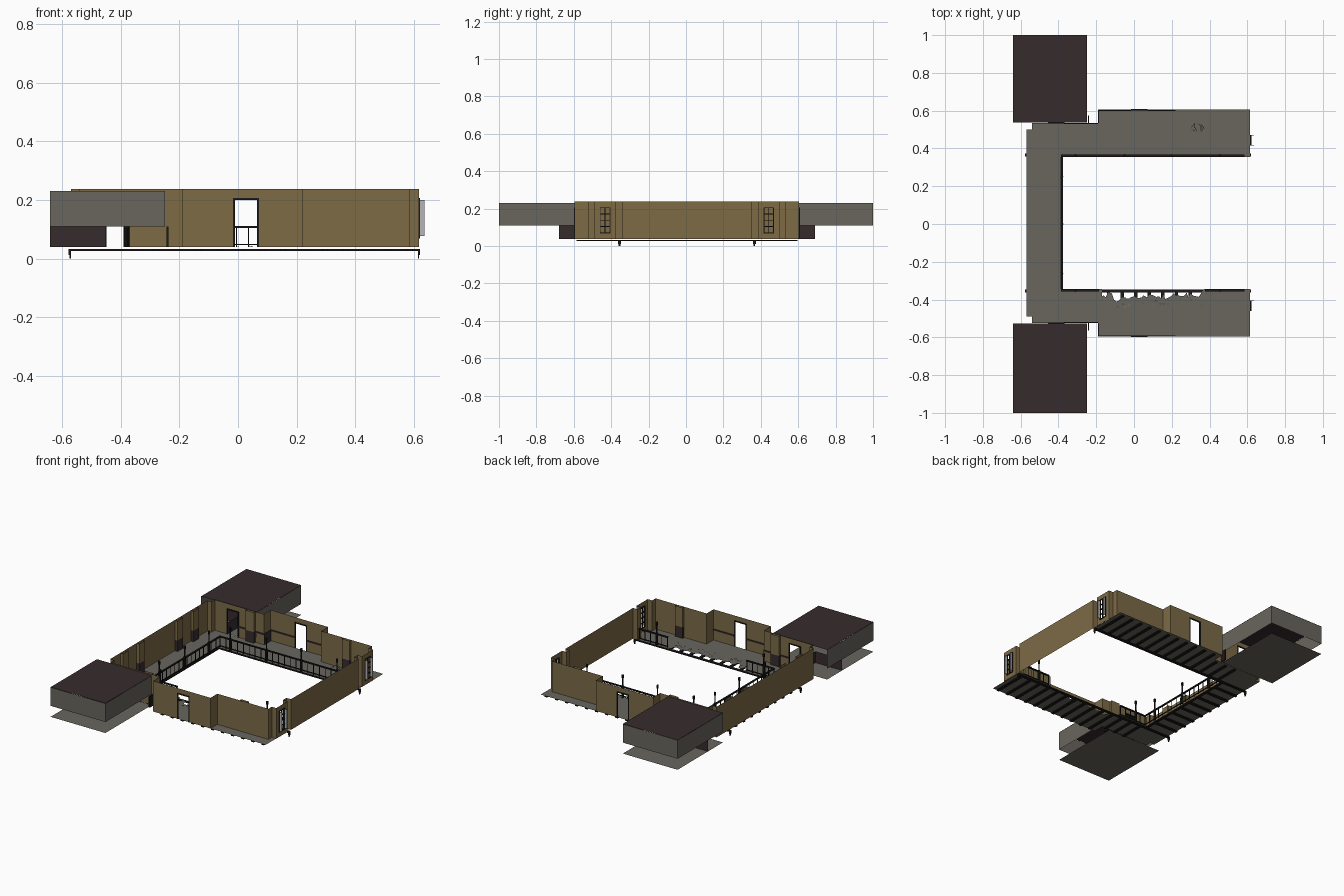
import bpy, bmesh, math, random

if "Cube" in bpy.data.objects:
    bpy.data.objects.remove(bpy.data.objects["Cube"])
random.seed(4)

def mat(name, r, g, b):
    m = bpy.data.materials.new(name)
    m.diffuse_color = (r, g, b, 1)
    m.use_nodes = True
    m.node_tree.nodes["Principled BSDF"].inputs["Base Color"].default_value = m.diffuse_color
    return m

BROWN = mat("ochre plaster", 0.205, 0.145, 0.062)
GRAY = mat("gray concrete", 0.14, 0.132, 0.11)
DARK = mat("dark maroon", 0.037, 0.024, 0.026)
IRON = mat("black iron", 0.012, 0.010, 0.010)
PALE = mat("pale glass", 0.45, 0.46, 0.48)

Z0, Z1, DADO = 0.039, 0.237, 0.11

def finish(name, bm, m):
    me = bpy.data.meshes.new(name)
    bm.to_mesh(me)
    bm.free()
    me.materials.append(m)
    ob = bpy.data.objects.new(name, me)
    bpy.context.collection.objects.link(ob)
    return ob

def face(bm, pts):
    return bm.faces.new([bm.verts.new(p) for p in pts])

def add_box(bm, x0, x1, y0, y1, z0, z1):
    v = bmesh.ops.create_cube(bm, size=1)["verts"]
    for p in v:
        p.co = ((x0 + x1) / 2 + p.co.x * (x1 - x0),
                (y0 + y1) / 2 + p.co.y * (y1 - y0),
                (z0 + z1) / 2 + p.co.z * (z1 - z0))

def boxes(name, m, *dims):
    bm = bmesh.new()
    for d in dims:
        add_box(bm, *d)
    return finish(name, bm, m)

def panel(bm, p, q, z0, z1):
    """upright single-sided sheet between two plan points"""
    face(bm, [(*p, z0), (*q, z0), (*q, z1), (*p, z1)])

def wall(name, pts, m=BROWN, z0=Z0, z1=Z1, holes={}):
    """folded wall along a plan path; holes[segment] = (start, end, bottom, top)"""
    bm = bmesh.new()
    for i, (p, q) in enumerate(zip(pts, pts[1:])):
        at = lambda t: (p[0] + (q[0] - p[0]) * t, p[1] + (q[1] - p[1]) * t)
        if i not in holes:
            panel(bm, p, q, z0, z1)
            continue
        a, b, h0, h1 = holes[i]
        L = math.dist(p, q)
        a, b = at(a / L), at(b / L)
        panel(bm, p, a, z0, z1)
        panel(bm, b, q, z0, z1)
        panel(bm, a, b, h1, z1)
        if h0 > z0:
            panel(bm, a, b, z0, h0)
    return finish(name, bm, m)

def my(y, s):
    """mirror y to the south half (the axis lies at y = 0.005)"""
    return y if s > 0 else 0.01 - y

def ybox(s, x0, x1, y0, y1, z0, z1):
    a, b = sorted((my(y0, s), my(y1, s)))
    return (x0, x1, a, b, z0, z1)

# U-shaped gallery floor with a broken southern edge
broken = []
x = -0.17
while x < 0.37:
    t = (x + 0.17) / 0.54
    depth = 0.405 - 0.035 * t if t > 0.1 else 0.375
    broken.append((x, -depth + random.uniform(-0.015, 0.015)))
    x += random.uniform(0.008, 0.022)
outline = [(-0.57, 0.50), (-0.57, -0.49), (-0.54, -0.49), (-0.54, -0.525), (-0.19, -0.525),
           (-0.19, -0.595), (0.615, -0.595), (0.615, -0.345), (0.37, -0.345)]
outline += broken[::-1]
outline += [(-0.17, -0.345), (-0.39, -0.345), (-0.39, 0.355), (0.615, 0.355),
            (0.615, 0.605), (-0.19, 0.605), (-0.19, 0.535), (-0.54, 0.535), (-0.54, 0.50)]
bm = bmesh.new()
f = face(bm, [(px, py, Z0) for px, py in outline])
f.normal_update()
if f.normal.z < 0:
    f.normal_flip()
bmesh.ops.triangulate(bm, faces=[f])
finish("gallery_floor", bm, GRAY)

# loose rubble along the broken edge
bm = bmesh.new()
for i in range(40):
    cx, cy, r = random.uniform(-0.16, 0.36), random.uniform(-0.44, -0.39), random.uniform(0.004, 0.012)
    a0 = random.uniform(0, 6)
    face(bm, [(cx + r * math.cos(a0 + k * 2.1), cy + r * math.sin(a0 + k * 2.1),
               Z0 + random.uniform(0.001, 0.008)) for k in range(3)])
finish("floor_rubble", bm, GRAY)

# crack on the north floor
bm = bmesh.new()
for i in range(9):
    cx, cy, a = random.uniform(0.31, 0.37), random.uniform(0.49, 0.525), random.uniform(0, 3)
    dx, dy = 0.018 * math.cos(a), 0.018 * math.sin(a)
    face(bm, [(cx - dx, cy - dy, Z0 + .001), (cx + dy * .2, cy - dx * .2, Z0 + .001),
              (cx + dx, cy + dy, Z0 + .001)])
finish("floor_crack", bm, IRON)

# west wall
wall("west_wall", [(-0.54, 0.535), (-0.54, 0.50), (-0.57, 0.50), (-0.57, -0.49),
                   (-0.54, -0.49), (-0.54, -0.525)])
# closed centre of the east wall
wall("east_wall_centre", [(0.585, 0.35), (0.617, 0.35), (0.617, -0.34), (0.585, -0.34)])

def pilaster(name, pts):
    wall(name + "_upper", pts, z0=DADO)
    wall(name + "_base", pts, m=DARK, z1=DADO)

for y in (0.36, 0.195, -0.195, -0.36):
    pilaster("west_pilaster", [(-0.569, y - .028), (-0.55, y - .028), (-0.55, y + .028), (-0.569, y + .028)])

for s, side in ((1, "north"), (-1, "south")):
    Y = lambda y: my(y, s)
    # stepped side wall with two doorways and the end window
    path = [(-0.54, .535), (-0.19, .535), (-0.19, .605), (0.22, .605), (0.22, .535), (0.585, .535),
            (0.585, .50), (0.617, .50), (0.617, .385), (0.585, .385), (0.585, .35)]
    wall(side + "_wall", [(px, Y(py)) for px, py in path],
         holes={0: (0.09, 0.17, Z0, 0.20), 2: (0.175, 0.26, Z0, 0.205), 7: (0.03, 0.085, 0.07, 0.205)})
    for x0, x1 in ((-0.31, -0.25), (0.38, 0.435)):
        pilaster(side + "_pilaster", [(x0, Y(.534)), (x0, Y(.518)), (x1, Y(.518)), (x1, Y(.534))])

    # doorway frames
    boxes(side + "_door_frame", IRON,
          ybox(s, -0.017, -0.01, .601, .609, Z0, .206), ybox(s, .065, .071, .601, .609, Z0, .206),
          ybox(s, -0.017, .071, .601, .609, .20, .206))
    boxes(side + "_lobby_door_frame", IRON,
          ybox(s, -0.454, -0.448, .531, .539, Z0, .204), ybox(s, -0.374, -0.368, .531, .539, Z0, .204),
          ybox(s, -0.454, -0.368, .531, .539, .198, .204))
    boxes(side + "_door_leaf", IRON, ybox(s, -0.243, -0.237, .535, .575, Z0, DADO))

    # dado rail inside the deep bay
    boxes(side + "_dado_rail", DARK,
          ybox(s, -0.188, -0.017, .599, .604, .104, .112), ybox(s, .071, .219, .599, .604, .104, .112),
          ybox(s, -0.37, -0.19, .529, .534, .104, .112))
    boxes(side + "_bay_side_base", DARK, ybox(s, -0.189, -0.186, .536, .603, Z0, DADO))

    # end window: frame, mullions and two opened casements
    bars = [ybox(s, .613, .621, y - .002, y + .002, .07, .205) for y in (.417, .4425, .468)]
    bars += [ybox(s, .613, .621, .415, .47, z - .002, z + .002) for z in (.07, .104, .138, .171, .205)]
    boxes(side + "_window_frame", IRON, *bars)
    boxes(side + "_window_casements", PALE, *[ybox(s, .62, .636, y - .001, y + .001, .077, .20) for y in (.417, .468)])

    # projecting room: roof, hanging sides, floor plate and low dark lobby walls
    yo, yi = s * 1.0, Y(.537)
    bm = bmesh.new()
    face(bm, [(-.64, yi, .231), (-.248, yi, .231), (-.248, yo, .231), (-.64, yo, .231)][::s])
    finish(side + "_room_roof", bm, DARK)
    wall(side + "_room_sides", [(-.64, yi), (-.64, yo), (-.248, yo), (-.248, yi)], m=GRAY, z0=.11, z1=.23)
    bm = bmesh.new()
    face(bm, [(-.64, yi, Z0), (-.248, yi, Z0), (-.248, yo, Z0), (-.64, yo, Z0)][::s])
    finish(side + "_room_floor", bm, GRAY)
    wall(side + "_lobby_wall", [(-.64, Y(.69)), (-.45, Y(.69)), (-.45, Y(.537))], m=DARK, z1=.112)

    # edge girder with drooping end brackets, and joists
    boxes(side + "_girder", IRON, ybox(s, -0.575, .62, .357, .373, .026, .033),
          ybox(s, -0.577, -0.57, .357, .373, .012, .033), ybox(s, .613, .62, .357, .373, .012, .033),
          ybox(s, -0.574, -0.570, .36, .37, 0, .013), ybox(s, .613, .617, .36, .37, 0, .013))
    boxes(side + "_joists", IRON,
          *[ybox(s, -0.36 + i * .072, -0.342 + i * .072, .36, .53 if i < 3 else .595, .026, .033) for i in range(14)])

boxes("west_joists", IRON,
      *[(-0.565, -0.385, -0.28 + i * .08, -0.262 + i * .08, .026, .033) for i in range(8)])
boxes("west_girder", IRON, (-.4, -.385, -.36, .37, .026, .033))

def balustrade(name, p, q):
    """rails and thin bars between two points along one axis"""
    bm = bmesh.new()
    def bar(a, b, r, z0, z1):
        add_box(bm, min(a[0], b[0]) - r, max(a[0], b[0]) + r, min(a[1], b[1]) - r, max(a[1], b[1]) + r, z0, z1)
    bar(p, q, .005, .104, .111)
    bar(p, q, .003, .046, .050)
    n = max(1, round(math.dist(p, q) / .042))
    for i in range(n + 1):
        c = [p[k] + (q[k] - p[k]) * i / n for k in (0, 1)]
        bar(c, c, .0018, Z0, .106)
    finish(name, bm, IRON)

balustrade("north_balustrade", (-.382, .362), (.58, .362))
balustrade("west_balustrade", (-.382, -.352), (-.382, .362))
balustrade("south_balustrade_west", (-.382, -.352), (-.19, -.352))
balustrade("south_balustrade_east", (.38, -.352), (.58, -.352))

# lamp-like gallery columns: shaft, base and cap
posts = [(x, .362) for x in (-.31, -.05, .2, .455)] + [(-.382, y) for y in (-.26, 0, .25)]
posts += [(-.31, -.352), (.455, -.352)]
bm = bmesh.new()
for cx, cy in posts:
    for r, z0, z1 in ((.008, Z0, .115), (.004, .115, .165), (.007, .165, .185)):
        v = bmesh.ops.create_cone(bm, cap_ends=True, segments=8, radius1=r, radius2=r, depth=z1 - z0)["verts"]
        bmesh.ops.translate(bm, verts=v, vec=(cx, cy, (z0 + z1) / 2))
finish("gallery_columns", bm, IRON)
